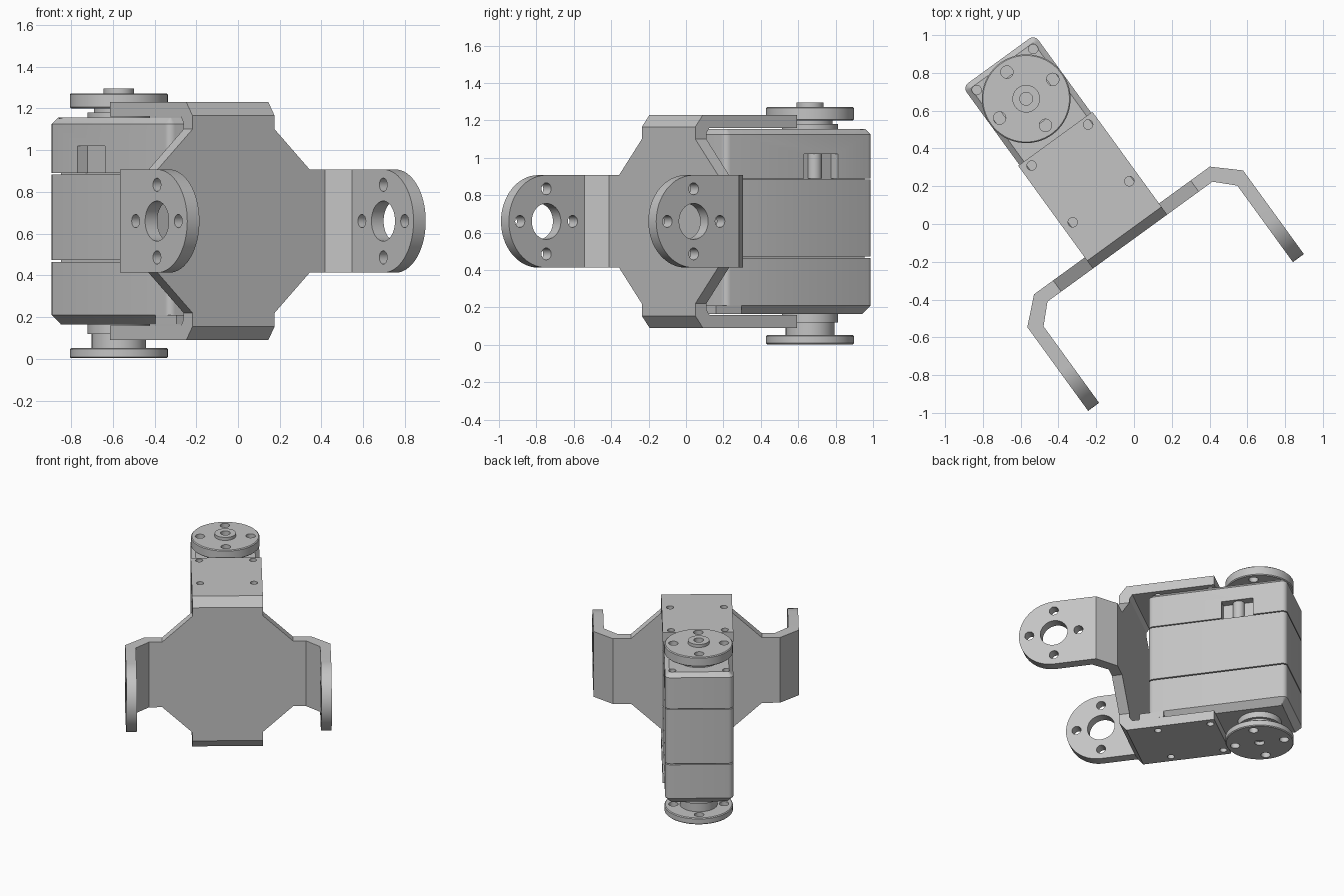
import bpy, bmesh, math
from mathutils import Matrix

cube = bpy.data.objects.get("Cube")
if cube:
    bpy.data.objects.remove(cube, do_unlink=True)

grey = bpy.data.materials.new("light_grey")
grey.use_nodes = True
GREY = (0.55, 0.55, 0.55, 1)
grey.diffuse_color = GREY
grey.node_tree.nodes["Principled BSDF"].inputs["Base Color"].default_value = GREY

# Parts are built square to the axes, then turned together into place
MID = 0.66
HORN_Y = 0.872
PLACE = Matrix.Rotation(math.radians(36), 4, 'Z') @ Matrix.Translation((-0.072, 0, 0))


def link(name, bm):
    bmesh.ops.recalc_face_normals(bm, faces=bm.faces)
    mesh = bpy.data.meshes.new(name)
    bm.to_mesh(mesh)
    bm.free()
    obj = bpy.data.objects.new(name, mesh)
    bpy.context.collection.objects.link(obj)
    return obj


def prism(name, outline, axis, lo, hi):
    """Extrude a 2D outline along an axis from lo to hi."""
    put = {'x': lambda p, t: (t, p[0], p[1]),
           'y': lambda p, t: (p[0], t, p[1]),
           'z': lambda p, t: (p[0], p[1], t)}[axis]
    bm = bmesh.new()
    low = [bm.verts.new(put(p, lo)) for p in outline]
    high = [bm.verts.new(put(p, hi)) for p in outline]
    bm.faces.new(low)
    bm.faces.new(high)
    for i in range(len(low)):
        j = (i + 1) % len(low)
        bm.faces.new((low[i], low[j], high[j], high[i]))
    return link(name, bm)


def circle(cx, cy, r, n=48, start=0.0, sweep=2 * math.pi):
    return [(cx + r * math.cos(start + sweep * i / n),
             cy + r * math.sin(start + sweep * i / n)) for i in range(n)]


def box(x0, x1, y0, y1):
    return [(x0, y0), (x1, y0), (x1, y1), (x0, y1)]


def combine(base, tool, operation='DIFFERENCE'):
    mod = base.modifiers.new("join", 'BOOLEAN')
    mod.operation, mod.solver, mod.object = operation, 'EXACT', tool
    graph = bpy.context.evaluated_depsgraph_get()
    mesh = bpy.data.meshes.new_from_object(base.evaluated_get(graph))
    base.modifiers.clear()
    base.data = mesh
    bpy.data.objects.remove(tool, do_unlink=True)


def finish(obj):
    obj.data.transform(PLACE)
    obj.data.materials.clear()
    obj.data.materials.append(grey)
    for poly in obj.data.polygons:
        poly.material_index = 0
    bpy.ops.object.select_all(action='DESELECT')
    obj.select_set(True)
    bpy.context.view_layer.objects.active = obj
    bpy.ops.object.shade_smooth_by_angle(angle=math.radians(28))


# Bracket: bent strip with the two side arms, rounded at the tips
ARM = 0.2475
TIP_Y = -0.41
side = [(0.575, 0.01), (0.706, -0.11), (0.706, -0.7),
        (0.634, -0.7), (0.634, -0.157), (0.54, -0.063)]
bracket = prism("bracket", side + [(-x, y) for x, y in reversed(side)], 'z',
                MID - ARM, MID + ARM)
tip = circle(TIP_Y, MID, ARM, 32, math.pi / 2, math.pi) + [(TIP_Y, MID - ARM)]
tip += [(0.1, MID - ARM), (0.1, MID + ARM)]
combine(bracket, prism("tip_shape", tip, 'x', -1, 1), 'INTERSECT')

# Bracket: bent strip with top and bottom flanges
bend = [(-0.063, 0.505), (-0.012, 0.57), (0.61, 0.57),
        (0.61, 0.5), (0.03, 0.5), (0.01, 0.47)]
strip = [(y, MID + z) for y, z in bend] + [(y, MID - z) for y, z in reversed(bend)]
combine(bracket, prism("strip", strip, 'x', -0.243, 0.243), 'UNION')

# Bracket: eight-sided centre plate
corner = [(0.45, ARM), (0.243, 0.44)]
upper = corner + [(-x, z) for x, z in reversed(corner)]
plate = upper + [(x, -z) for x, z in reversed(upper)]
combine(bracket, prism("plate", [(x, MID + z) for x, z in plate], 'y', -0.063, 0.01), 'UNION')

# Bracket holes: arm bores, arm bolt circles, flange screws
ring = [(0.174, 0), (-0.174, 0), (0, 0.174), (0, -0.174)]
for dy, dz in ring:
    combine(bracket, prism("cut", circle(TIP_Y + dy, MID + dz, 0.032, 20), 'x', -1, 1))
combine(bracket, prism("cut", circle(TIP_Y, MID, 0.096), 'x', -1, 1))
for x in (-0.185, 0.185):
    for y in (0.198, 0.569):
        combine(bracket, prism("cut", circle(x, y, 0.025, 20), 'z', -1, 2))
finish(bracket)


# Motor case: three stacked blocks with rounded corners
def case_block(name, z0, z1, chamfer_z=None, chamfer=0.03):
    bm = bmesh.new()
    bmesh.ops.create_cube(bm, size=1)
    for v in bm.verts:
        v.co.x *= 0.47
        v.co.y = 0.63 + v.co.y * 0.98
        v.co.z = z1 if v.co.z > 0 else z0
    upright = [e for e in bm.edges if abs(e.verts[0].co.z - e.verts[1].co.z) > 0.01]
    bmesh.ops.bevel(bm, geom=upright, offset=0.035, segments=4, profile=0.5, affect='EDGES')
    if chamfer_z is not None:
        rim = [e for e in bm.edges if all(abs(v.co.z - chamfer_z) < 1e-4 for v in e.verts)]
        bmesh.ops.bevel(bm, geom=rim, offset=chamfer, segments=1, affect='EDGES')
    return link(name, bm)


top = case_block("case_top", 0.89, 1.155, 1.155)
for s in (-1, 1):
    x0, x1 = sorted((s * 0.175, s * 0.3))
    combine(top, prism("cut", box(x0, x1, 0.66, 0.885), 'z', 0.88, 1.02))
    combine(top, prism("cut", circle(s * 0.185, 1.063, 0.025, 20), 'z', 1.12, 1.2))
finish(top)
finish(case_block("case_middle", 0.473, 0.883))
finish(case_block("case_bottom", 0.165, 0.465, 0.165, 0.045))
finish(prism("case_core", box(-0.17, 0.17, 0.152, 1.108), 'z', 0.4, 0.95))
finish(prism("socket_post", circle(0.18, 0.77, 0.04, 24), 'z', 0.89, 1.02))

# Screw bosses under the front corners of the case
for label, s in (("left", 1), ("right", -1)):
    x0, x1 = sorted((s * 0.15, s * 0.235))
    finish(prism(label + "_case_boss", box(x0, x1, 0.08, 0.25), 'z', 0.165, 0.21))


# Horns: bolted discs on stepped hubs
def horn(name, z0, z1, bore0, bore1, steps):
    disc = prism(name + "_disc", circle(0, HORN_Y, 0.235, 64), 'z', z0, z1)
    bm = bmesh.new()
    bm.from_mesh(disc.data)
    rim = [e for e in bm.edges if abs(e.verts[0].co.z - e.verts[1].co.z) < 1e-5]
    bmesh.ops.bevel(bm, geom=rim, offset=0.006, segments=1, affect='EDGES')
    bm.to_mesh(disc.data)
    bm.free()
    for dx, dy in ring:
        combine(disc, prism("cut", circle(dx, HORN_Y + dy, 0.033, 20), 'z', -1, 2))
    combine(disc, prism("cut", circle(0, HORN_Y, 0.034, 24), 'z', bore0, bore1))
    finish(disc)
    for i, (r, a, b) in enumerate(steps):
        finish(prism(f"{name}_hub_{i + 1}", circle(0, HORN_Y, r), 'z', a, b))


horn("top_horn", 1.2, 1.272, 1.26, 1.3, [(0.15, 1.14, 1.18), (0.12, 1.18, 1.205)])
horn("bottom_horn", 0.003, 0.052, -0.02, 0.03, [(0.13, 0.045, 0.12), (0.15, 0.12, 0.18)])

# Raised cap with a centre bore on the top horn
cap = prism("top_horn_cap", circle(0, HORN_Y, 0.073), 'z', 1.265, 1.295)
combine(cap, prism("cut", circle(0, HORN_Y, 0.034, 24), 'z', 1.2, 1.4))
finish(cap)
